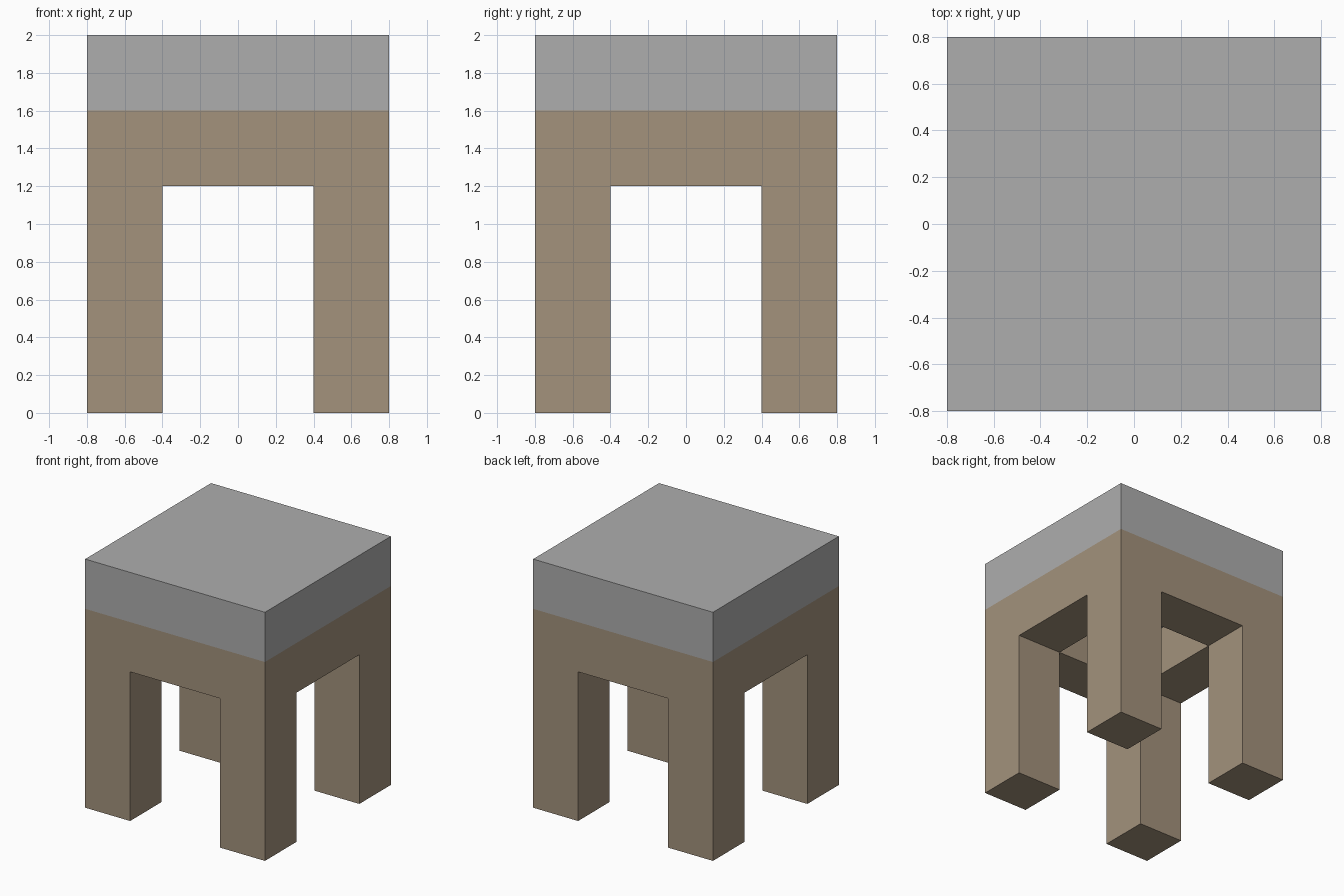
import bpy, bmesh, math

if "Cube" in bpy.data.objects:
    bpy.data.objects.remove(bpy.data.objects["Cube"], do_unlink=True)

HALF, INNER = 0.8, 0.4              # outer half width, inner half opening
APRON_Z, SLAB_Z, TOP_Z = 1.2, 1.6, 2.0


def material(name, color):
    mat = bpy.data.materials.new(name)
    mat.use_nodes = True
    mat.diffuse_color = color
    mat.node_tree.nodes["Principled BSDF"].inputs["Base Color"].default_value = color
    return mat


def finish(name, bm, mat):
    bmesh.ops.recalc_face_normals(bm, faces=bm.faces)
    mesh = bpy.data.meshes.new(name)
    bm.to_mesh(mesh)
    bm.free()
    mesh.materials.append(mat)
    obj = bpy.data.objects.new(name, mesh)
    bpy.context.collection.objects.link(obj)
    return obj


def extrude_down(bm, faces, depth):
    out = bmesh.ops.extrude_face_region(bm, geom=faces)["geom"]
    verts = [g for g in out if isinstance(g, bmesh.types.BMVert)]
    bmesh.ops.translate(bm, verts=verts, vec=(0, 0, -depth))
    return [g for g in out if isinstance(g, bmesh.types.BMFace)]


wood = material("wood brown", (0.366, 0.287, 0.202, 1))
stone = material("stone grey", (0.423, 0.423, 0.423, 1))

# Frame: open square apron with four corner legs, drawn out of a 3 x 3 grid
bm = bmesh.new()
bmesh.ops.create_grid(bm, x_segments=3, y_segments=3, size=HALF)
for v in bm.verts:
    for i in (0, 1):
        if abs(v.co[i]) < HALF - 0.1:
            v.co[i] = math.copysign(INNER, v.co[i])
    v.co.z = SLAB_Z
centre = [f for f in bm.faces if f.calc_center_median().xy.length < 0.1]
bmesh.ops.delete(bm, geom=centre, context='FACES')
under = extrude_down(bm, bm.faces[:], SLAB_Z - APRON_Z)
corners = [f for f in under if min(abs(c) for c in f.calc_center_median().xy) > INNER]
extrude_down(bm, corners, APRON_Z)
finish("leg_frame", bm, wood)

# Seat slab resting on the frame
bm = bmesh.new()
bmesh.ops.create_cube(bm, size=1)
bmesh.ops.scale(bm, vec=(2 * HALF, 2 * HALF, TOP_Z - SLAB_Z), verts=bm.verts)
bmesh.ops.translate(bm, vec=(0, 0, (TOP_Z + SLAB_Z) / 2), verts=bm.verts)
finish("seat_slab", bm, stone)
